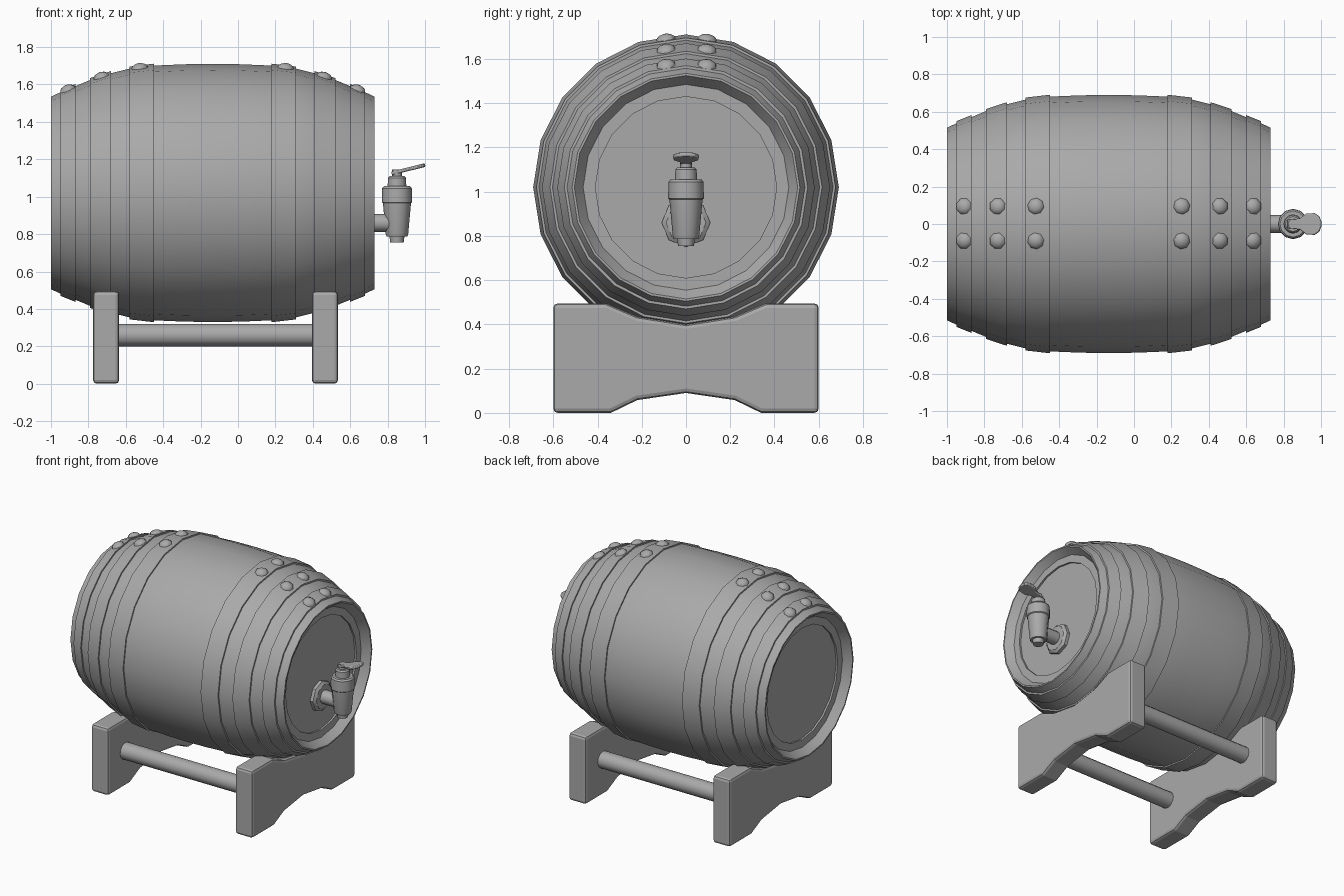
import bpy, bmesh, math
from mathutils import Matrix, Vector

if "Cube" in bpy.data.objects:
    bpy.data.objects.remove(bpy.data.objects["Cube"], do_unlink=True)

grey = bpy.data.materials.new("plain grey")
grey.use_nodes = True
grey.diffuse_color = (0.4, 0.4, 0.4, 1)
grey.node_tree.nodes["Principled BSDF"].inputs["Base Color"].default_value = (0.4, 0.4, 0.4, 1)

MID_X, MID_Z = -0.135, 1.02
AXIS_X = Matrix.Rotation(math.pi / 2, 4, 'Y')
BARREL = Matrix.Translation((MID_X, 0, MID_Z)) @ AXIS_X


def finish(name, bm, matrix, smooth=True):
    bmesh.ops.recalc_face_normals(bm, faces=bm.faces)
    bm.transform(matrix)
    mesh = bpy.data.meshes.new(name)
    bm.to_mesh(mesh)
    bm.free()
    mesh.materials.append(grey)
    obj = bpy.data.objects.new(name, mesh)
    bpy.context.collection.objects.link(obj)
    if smooth:
        bpy.ops.object.select_all(action='DESELECT')
        obj.select_set(True)
        bpy.context.view_layer.objects.active = obj
        bpy.ops.object.shade_smooth_by_angle(angle=math.radians(32))
    return obj


def lathe(name, profile, sides, matrix, closed=False):
    """Revolve (height, radius) points about local z; open profiles get end caps."""
    bm = bmesh.new()
    rings = []
    for h, r in profile:
        rings.append([bm.verts.new((r * math.cos(a), r * math.sin(a), h))
                      for a in (math.tau * i / sides for i in range(sides))])
    pairs = list(zip(rings, rings[1:]))
    if closed:
        pairs.append((rings[-1], rings[0]))
    for low, high in pairs:
        for i in range(sides):
            j = (i + 1) % sides
            bm.faces.new((low[i], low[j], high[j], high[i]))
    if not closed:
        bm.faces.new(rings[0])
        bm.faces.new(rings[-1])
    return finish(name, bm, matrix)


def slab(name, outline, thickness, matrix, bevel, smooth=True):
    """Extrude a flat outline along local z and round its rims."""
    bm = bmesh.new()
    face = bm.faces.new([bm.verts.new((x, y, -thickness / 2)) for x, y in outline])
    top = bmesh.ops.extrude_face_region(bm, geom=[face])
    bmesh.ops.translate(bm, vec=(0, 0, thickness),
                        verts=[v for v in top["geom"] if isinstance(v, bmesh.types.BMVert)])
    obj = finish(name, bm, matrix, smooth)
    mod = obj.modifiers.new("rounded rims", 'BEVEL')
    mod.width, mod.segments = bevel, 2
    mod.limit_method, mod.angle_limit = 'ANGLE', math.radians(50)
    return obj


# Barrel body: one half profile from recessed head to belly, mirrored
half = [(0.797, 0.41), (0.81, 0.41), (0.81, 0.465), (0.865, 0.505), (0.865, 0.515),
        (0.815, 0.538), (0.735, 0.571), (0.655, 0.604), (0.545, 0.64),
        (0.445, 0.665), (0.315, 0.681), (0.15, 0.688)]
body = [(-h, r) for h, r in half] + [(0, 0.69)] + half[::-1]
lathe("barrel_body", body, 20, BARREL)

# Hoops and their rivet pairs, mirrored to both ends
hoops = [("outer", 0.735, 0.582, 0.815, 0.55, 0.775),
         ("middle", 0.545, 0.651, 0.655, 0.615, 0.595),
         ("inner", 0.315, 0.691, 0.445, 0.676, 0.39)]
for label, h1, r1, h2, r2, rivet_h in hoops:
    for side, s in (("left", 1), ("right", -1)):
        ring = [(s * h1, r1), (s * h2, r2), (s * h2, r2 - 0.04), (s * h1, r1 - 0.04)]
        lathe(f"{label}_hoop_{side}", ring, 20, BARREL, closed=True)
        slope = (r1 - r2) / (h2 - h1)
        radius = r1 - slope * (rivet_h - h1)
        for row, y in (("back", 0.095), ("front", -0.09)):
            normal = Vector((s * slope, math.copysign(math.tan(math.radians(9)), y), 1))
            spot = Vector((MID_X + s * rivet_h, y, MID_Z + radius - 0.16 * abs(y) - 0.003))
            place = Matrix.Translation(spot) @ normal.to_track_quat('Z', 'Y').to_matrix().to_4x4()
            dome = [(0, 0.046), (0.014, 0.04), (0.024, 0.026), (0.029, 0.008)]
            lathe(f"{label}_rivet_{side}_{row}", dome, 8, place)

# Cradle supports: half outline mirrored across y, arched above and below
right_half = [(0, 0.09), (0.22, 0.058), (0.34, 0), (0.6, 0), (0.6, 0.495),
              (0.36, 0.495), (0.22, 0.435), (0, 0.40)]
outline = right_half + [(-y, z) for y, z in right_half[-2:0:-1]]
STAND = Matrix(((0, 0, 1, 0), (1, 0, 0, 0), (0, 1, 0, 0), (0, 0, 0, 1)))
for side, x in (("left", 0.465), ("right", -0.705)):
    slab(f"cradle_support_{side}", outline, 0.14,
         Matrix.Translation((x, 0, 0)) @ STAND, 0.02, smooth=False)

# Rods joining the supports
for side, y in (("back", 0.4), ("front", -0.4)):
    lathe(f"cradle_rod_{side}", [(-0.56, 0.06), (0.56, 0.06)], 12,
          Matrix.Translation((-0.12, y, 0.26)) @ AXIS_X)

# Tap: flange and pipe along x, turned body along z
PIPE = Matrix.Translation((0, 0, 0.86)) @ AXIS_X
lathe("tap_flange", [(0.65, 0.11), (0.685, 0.11), (0.7, 0.09)], 8, PIPE)
lathe("tap_pipe", [(0.65, 0.048), (0.84, 0.048)], 12, PIPE)
tap = [(0.755, 0.036), (0.787, 0.04), (0.787, 0.056), (0.8, 0.06), (0.965, 0.075),
       (0.97, 0.081), (1.045, 0.079), (1.056, 0.07), (1.056, 0.05), (1.1, 0.048),
       (1.11, 0.04), (1.11, 0.026), (1.145, 0.026)]
lathe("tap_body", tap, 12, Matrix.Translation((0.85, 0, 0)))

# Tap lever: paddle outline with a wide rounded end
edge = [(-0.03, 0.022), (0.04, 0.03), (0.075, 0.056), (0.12, 0.058), (0.145, 0.04), (0.155, 0.015)]
paddle = edge + [(x, -y) for x, y in edge[::-1]]
slab("tap_lever", paddle, 0.02,
     Matrix.Translation((0.85, 0, 1.132)) @ Matrix.Rotation(math.radians(-14), 4, 'Y'), 0.006)
